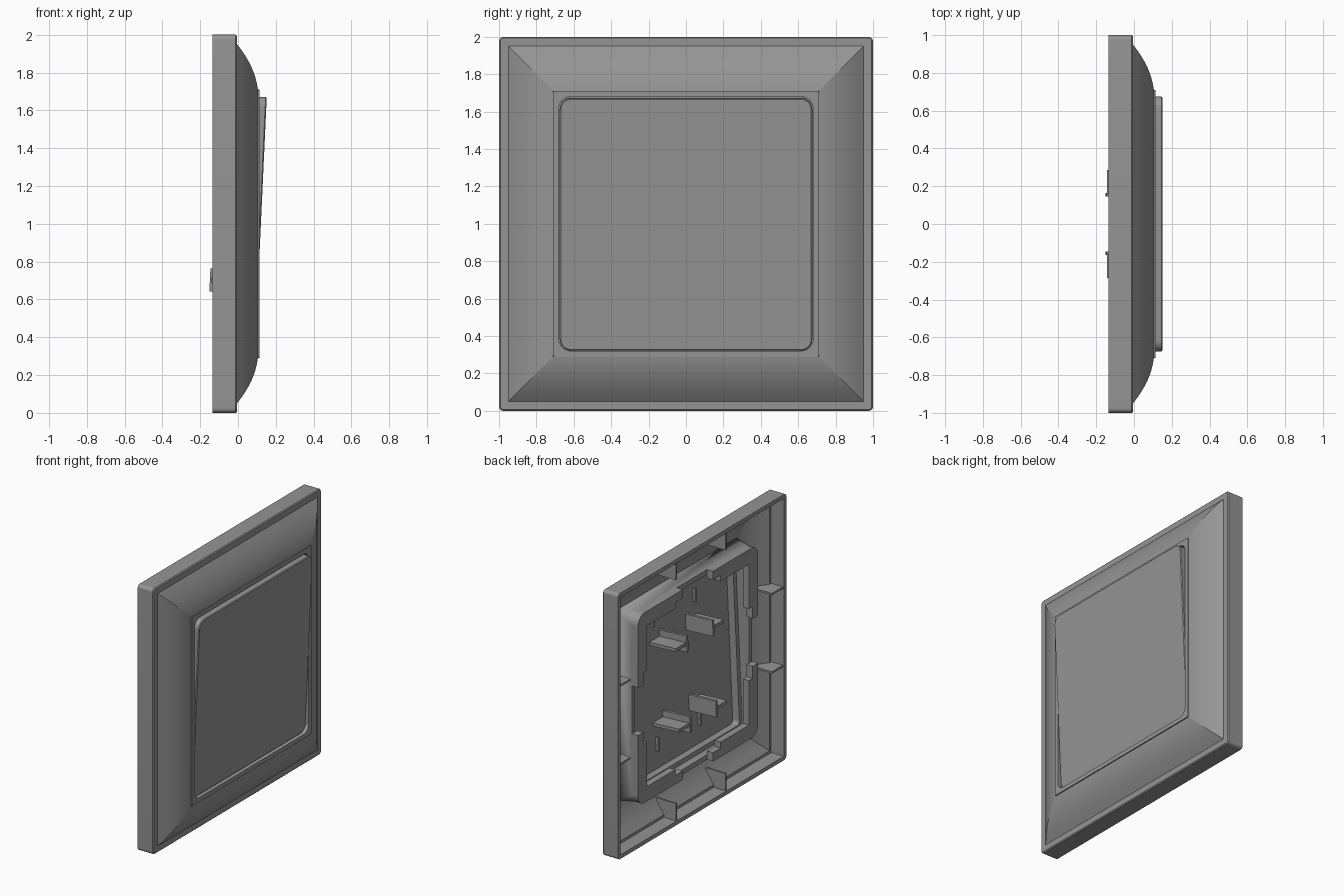
import bpy, bmesh, math
from mathutils import Vector

if "Cube" in bpy.data.objects:
    bpy.data.objects.remove(bpy.data.objects["Cube"])

ZC = 1.0
TILT = math.atan(0.046)
ROCKER_LOC = (0.121, 0, 0.996)

grey = bpy.data.materials.new("dark_grey")
grey.diffuse_color = (0.3, 0.3, 0.3, 1)
grey.use_nodes = True
grey.node_tree.nodes["Principled BSDF"].inputs["Base Color"].default_value = grey.diffuse_color


def square_ring(bm, half, x, r, n=12):
    """Rounded square of vertices in the YZ plane."""
    verts = []
    for k in range(4):
        mid = math.pi / 4 + k * math.pi / 2
        cy = math.copysign(half - r, math.cos(mid))
        cz = math.copysign(half - r, math.sin(mid))
        for i in range(n + 1):
            a = (k + i / n) * math.pi / 2
            verts.append(bm.verts.new((x, cy + r * math.cos(a), cz + r * math.sin(a))))
    return verts


def finish(bm, name, loc=(0, 0, ZC), tilt=0.0):
    bmesh.ops.remove_doubles(bm, verts=bm.verts, dist=1e-5)
    bmesh.ops.recalc_face_normals(bm, faces=bm.faces)
    me = bpy.data.meshes.new(name)
    bm.to_mesh(me)
    bm.free()
    me.materials.append(grey)
    ob = bpy.data.objects.new(name, me)
    ob.location = loc
    ob.rotation_euler = (0, tilt, 0)
    bpy.context.collection.objects.link(ob)
    bpy.ops.object.select_all(action='DESELECT')
    ob.select_set(True)
    bpy.context.view_layer.objects.active = ob
    bpy.ops.object.shade_smooth_by_angle(angle=math.radians(9))
    return ob


def loft(name, profile, closed, **kw):
    """Skin rounded squares given as (half size, x, corner radius)."""
    bm = bmesh.new()
    rings = [square_ring(bm, *p) for p in profile]
    pairs = list(zip(rings, rings[1:]))
    if closed:
        pairs.append((rings[-1], rings[0]))
    for a, b in pairs:
        m = len(a)
        for i in range(m):
            j = (i + 1) % m
            bm.faces.new((a[i], a[j], b[j], b[i]))
    if not closed:
        bm.faces.new(rings[0])
        bm.faces.new(rings[-1])
    return finish(bm, name, **kw)


def prism(bm, pts, offset):
    """Solid made by joining a planar polygon to its shifted copy."""
    a = [bm.verts.new(p) for p in pts]
    b = [bm.verts.new(Vector(p) + Vector(offset)) for p in pts]
    bm.faces.new(a)
    bm.faces.new(b[::-1])
    for i in range(len(a)):
        j = (i + 1) % len(a)
        bm.faces.new((a[i], b[i], b[j], a[j]))


def box(bm, x0, x1, y0, y1, z0, z1):
    prism(bm, [(x0, y0, z0), (x1, y0, z0), (x1, y1, z0), (x0, y1, z0)], (0, 0, z1 - z0))


def slope(u):
    return -0.005 + 0.8 * u - 1.42 * u * u


# frame: rim, curved slope, lip, opening tube and hollow back
front = [(0.95 - 0.03 * i, slope(0.03 * i), 0) for i in range(9)]
inner = [(0.715 + 0.235 * i / 6, slope(0.235 * (1 - i / 6)) - 0.025, 0) for i in range(7)]
frame = ([(1.0, -0.135, 0.025), (1.0, -0.012, 0.025), (0.993, -0.005, 0.02)] + front +
         [(0.71, 0.113, 0.01), (0.679, 0.113, 0.06), (0.679, -0.05, 0.06), (0.715, -0.05, 0.08)] +
         inner + [(0.97, -0.03, 0.005), (0.97, -0.135, 0.005)])
loft("frame", frame, True)

# L-shaped corner flanges behind the opening
bm = bmesh.new()
arc = [(0.635 + 0.08 * math.sin(i * math.pi / 24), 0.635 + 0.08 * math.cos(i * math.pi / 24))
       for i in range(13)]
outline = [(0.18, 0.715)] + arc + [(0.715, 0.18), (0.65, 0.18), (0.65, 0.27), (0.605, 0.27),
                                   (0.605, 0.605), (0.27, 0.605), (0.27, 0.65), (0.18, 0.65)]
for sy in (-1, 1):
    for sz in (-1, 1):
        prism(bm, [(-0.1, sy * a, sz * b) for a, b in outline], (0.05, 0, 0))
finish(bm, "corner_flanges")

# short stiffening ribs behind the rim, two on each side
bm = bmesh.new()
rib = [(0.972, -0.128), (0.84, -0.128), (0.84, 0.05), (0.94, -0.02), (0.972, -0.02)]
for side in (-1, 1):
    for p in (-0.30, 0.29):
        prism(bm, [(x, side * h, p) for h, x in rib], (0, 0, 0.014))
        prism(bm, [(x, p, side * h) for h, x in rib], (0, 0.014, 0))
finish(bm, "frame_ribs")

# tilted rocker shell with a retaining flange at the back
rocker = [(0.645, -0.03, 0.03), (0.645, -0.085, 0.03), (0.69, -0.085, 0.06), (0.69, -0.07, 0.06),
          (0.675, -0.07, 0.06), (0.675, -0.006, 0.06), (0.669, 0.0, 0.054)]
loft("rocker", rocker, False, loc=ROCKER_LOC, tilt=TILT)

# rocker clips and small back ribs
bm = bmesh.new()
for s in (-1, 1):
    for z in (-0.305, 0.295):
        y = sorted((s * 0.145, s * 0.285))
        box(bm, -0.25, -0.02, y[0], y[1], z - 0.012, z + 0.012)
        y = sorted((s * 0.145, s * 0.165))
        box(bm, -0.256, -0.02, y[0], y[1], z - 0.06, z + 0.06)
    for z in (-0.46, 0.46):
        box(bm, -0.05, -0.025, s * 0.25 - 0.01, s * 0.25 + 0.01, z - 0.05, z + 0.05)
finish(bm, "rocker_clips", loc=ROCKER_LOC, tilt=TILT)
